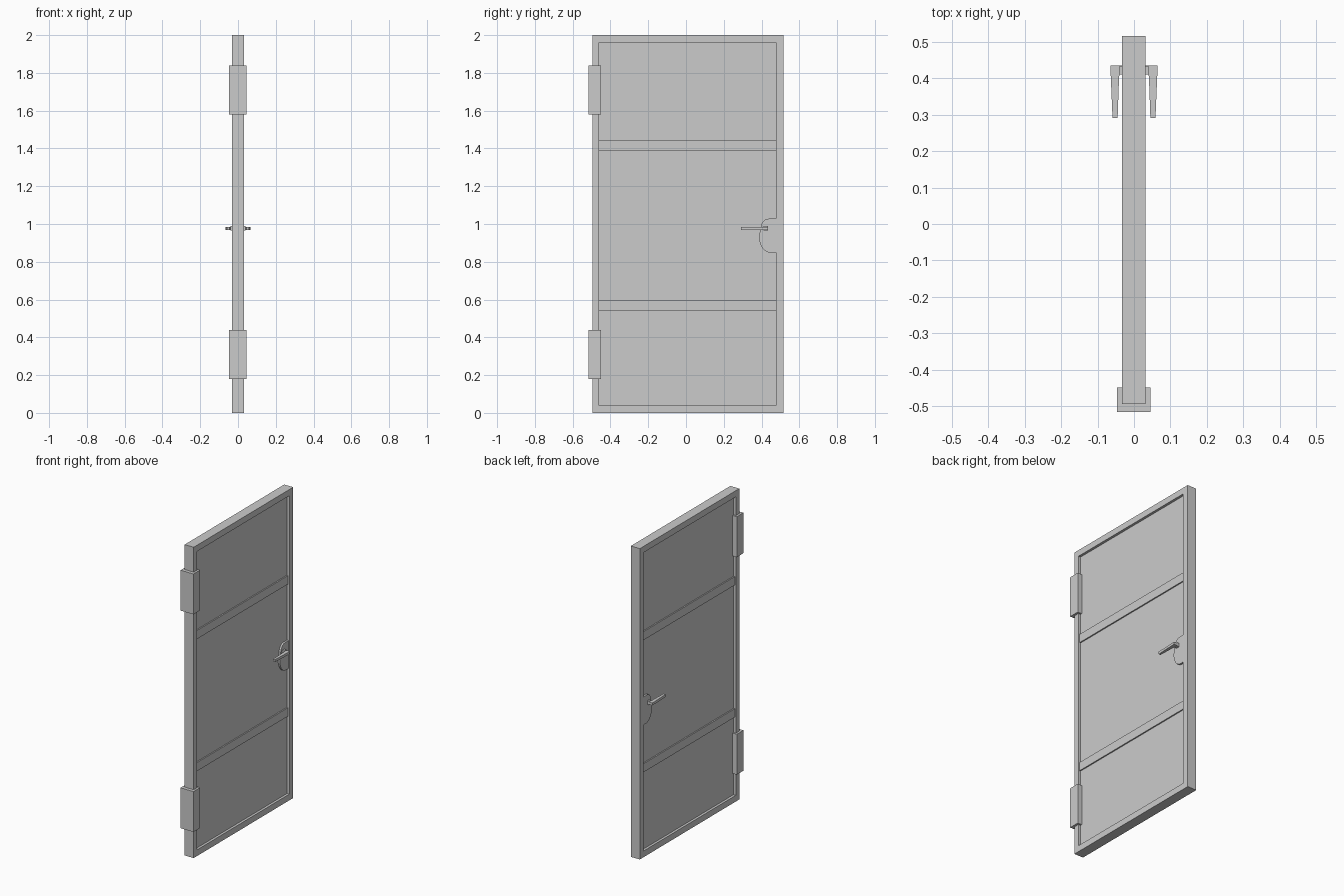
import bpy, bmesh, math

if "Cube" in bpy.data.objects:
    bpy.data.objects.remove(bpy.data.objects["Cube"])

CX = -0.001  # door leaf mid-plane


def finish(name, bm):
    bmesh.ops.remove_doubles(bm, verts=bm.verts, dist=1e-6)
    bmesh.ops.recalc_face_normals(bm, faces=bm.faces)
    me = bpy.data.meshes.new(name)
    bm.to_mesh(me)
    bm.free()
    ob = bpy.data.objects.new(name, me)
    bpy.context.collection.objects.link(ob)
    return ob


def prism(name, outline, axis, lo, hi):
    """Extrude a 2D outline: axis 'x' takes (y, z) points, axis 'z' takes (x, y)."""
    bm = bmesh.new()
    place = (lambda p, h: (h, *p)) if axis == 'x' else (lambda p, h: (*p, h))
    face = bm.faces.new([bm.verts.new(place(p, lo)) for p in outline])
    new = bmesh.ops.extrude_face_region(bm, geom=[face])['geom']
    verts = [v for v in new if isinstance(v, bmesh.types.BMVert)]
    bmesh.ops.translate(bm, verts=verts, vec=place((0, 0), hi - lo))
    return finish(name, bm)


def rect(y0, y1, z0, z1):
    return [(y0, z0), (y1, z0), (y1, z1), (y0, z1)]


def slab(name, half, y0, y1, z0, z1):
    return prism(name, rect(y0, y1, z0, z1), 'x', CX - half, CX + half)


# Outer frame as one closed ring
outer, inner = rect(-0.495, 0.517, 0, 2), rect(-0.46, 0.477, 0.04, 1.96)
bm = bmesh.new()
loops = [[bm.verts.new((CX + s * 0.032, y, z)) for y, z in pts]
         for s, pts in ((-1, outer), (1, outer), (1, inner), (-1, inner))]
for k in range(4):
    a, b = loops[k], loops[(k + 1) % 4]
    for i in range(4):
        j = (i + 1) % 4
        bm.faces.new((a[i], a[j], b[j], b[i]))
finish("door_frame", bm)

# Recessed panel and the two cross rails
slab("door_panel", 0.016, -0.461, 0.478, 0.039, 1.961)
for name, z0, z1 in (("lower_rail", 0.54, 0.595), ("upper_rail", 1.39, 1.445)):
    slab(name, 0.024, -0.461, 0.478, z0, z1)

# Hinges wrapping the hanging edge
for name, z0 in (("lower_hinge", 0.18), ("upper_hinge", 1.58)):
    slab(name, 0.046, -0.517, -0.449, z0, z0 + 0.26)

# Lock plate: half-rounded outline, smaller radius at the top
plate = [(0.478, 0.848), (0.478, 1.028)]
for cy, cz, ry, rz, a0 in ((0.437, 0.975, 0.042, 0.053, 90),
                           (0.446, 0.935, 0.060, 0.087, 180)):
    for i in range(7):
        a = math.radians(a0 + i * 15)
        plate.append((cy + ry * math.cos(a), cz + rz * math.sin(a)))
prism("lock_plate", plate, 'x', CX - 0.028, CX + 0.028)

# Lever handles on both sides
arm = [(0.014, 0.435), (0.065, 0.435), (0.064, 0.41), (0.059, 0.291),
       (0.045, 0.291), (0.041, 0.405), (0.037, 0.415), (0.030, 0.419), (0.014, 0.419)]
for side, s in (("right", 1), ("left", -1)):
    prism(side + "_handle_lever", [(s * x, y) for x, y in arm], 'z', 0.968, 0.984)
    x0, x1 = sorted((s * 0.014, s * 0.040))
    prism(side + "_handle_spindle", rect(0.411, 0.4345, 0.965, 0.989), 'x', x0, x1)
